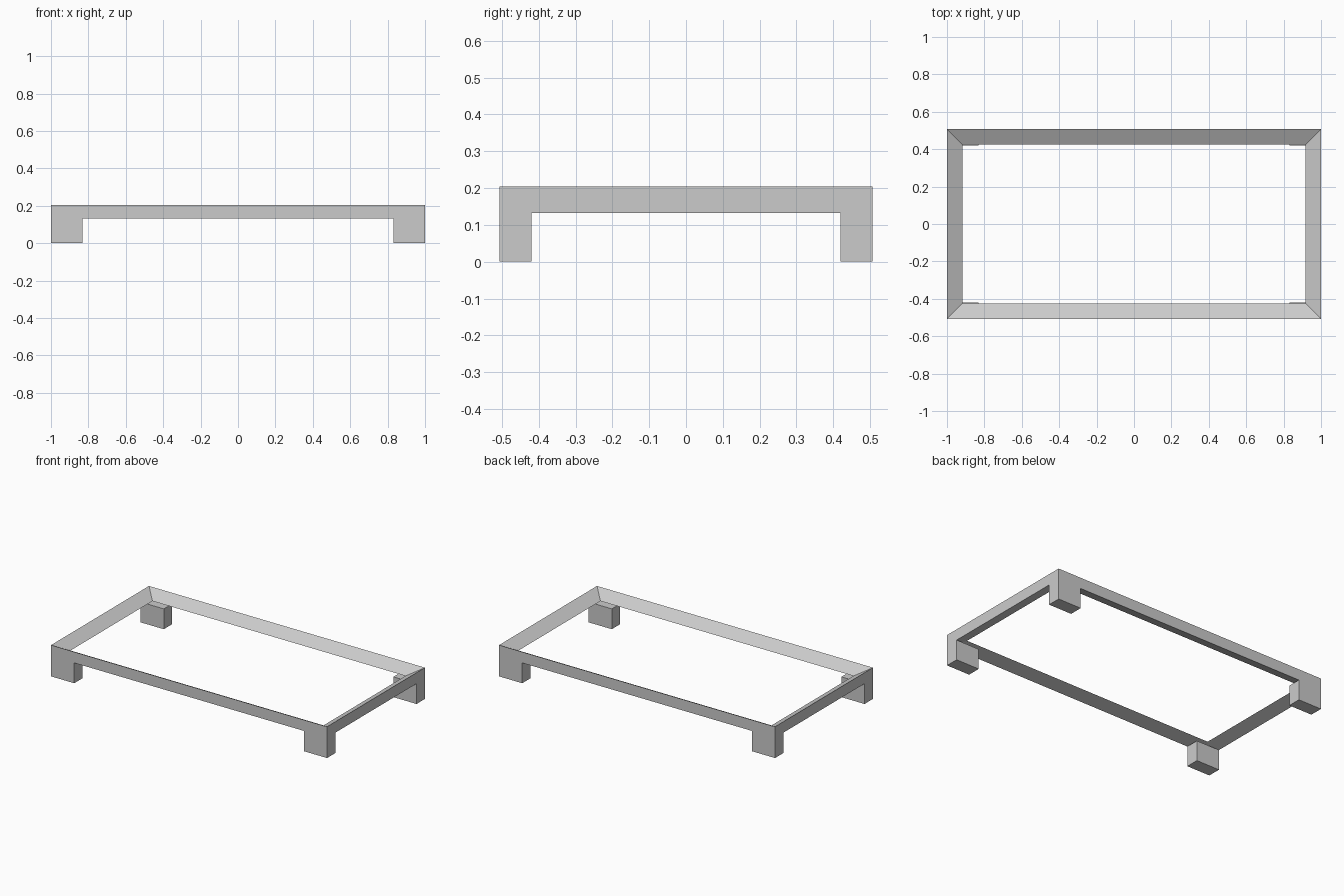
import bpy
import bmesh

# Remove the default cube
cube = bpy.data.objects.get("Cube")
if cube:
    bpy.data.objects.remove(cube, do_unlink=True)

HALF_X, HALF_Y = 1.0, 0.507
TOP, BASE, LIP = 0.205, 0.133, 0.16
RAIL = 0.083
FOOT_X, FOOT_Y = 0.168, 0.087

grey = bpy.data.materials.new("plain grey")
grey.use_nodes = True
colour = (0.6, 0.6, 0.6, 1.0)
grey.diffuse_color = colour
grey.node_tree.nodes["Principled BSDF"].inputs["Base Color"].default_value = colour


def add_object(name, bm):
    bmesh.ops.recalc_face_normals(bm, faces=bm.faces)
    mesh = bpy.data.meshes.new(name)
    bm.to_mesh(mesh)
    bm.free()
    mesh.materials.append(grey)
    obj = bpy.data.objects.new(name, mesh)
    bpy.context.collection.objects.link(obj)
    return obj


# Mitred frame: a triangular rail profile (inset, height) swept round a rectangle
profile = [(0, TOP), (RAIL, LIP), (0, BASE)]
corners = [(-1, -1), (1, -1), (1, 1), (-1, 1)]
bm = bmesh.new()
rings = [[bm.verts.new((sx * (HALF_X - inset), sy * (HALF_Y - inset), z))
          for inset, z in profile] for sx, sy in corners]
for i, ring in enumerate(rings):
    following = rings[(i + 1) % len(rings)]
    for j in range(len(profile)):
        k = (j + 1) % len(profile)
        bm.faces.new((ring[j], following[j], following[k], ring[k]))
add_object("frame", bm)

# Four block feet, flush with the outer walls
for sx, side in ((-1, "right"), (1, "left")):
    for sy, end in ((-1, "front"), (1, "back")):
        bm = bmesh.new()
        bmesh.ops.create_cube(bm, size=1)
        bmesh.ops.scale(bm, vec=(FOOT_X, FOOT_Y, BASE), verts=bm.verts)
        bmesh.ops.translate(bm, verts=bm.verts, vec=(
            sx * (HALF_X - FOOT_X / 2), sy * (HALF_Y - FOOT_Y / 2), BASE / 2))
        add_object(f"{end}_{side}_foot", bm)
